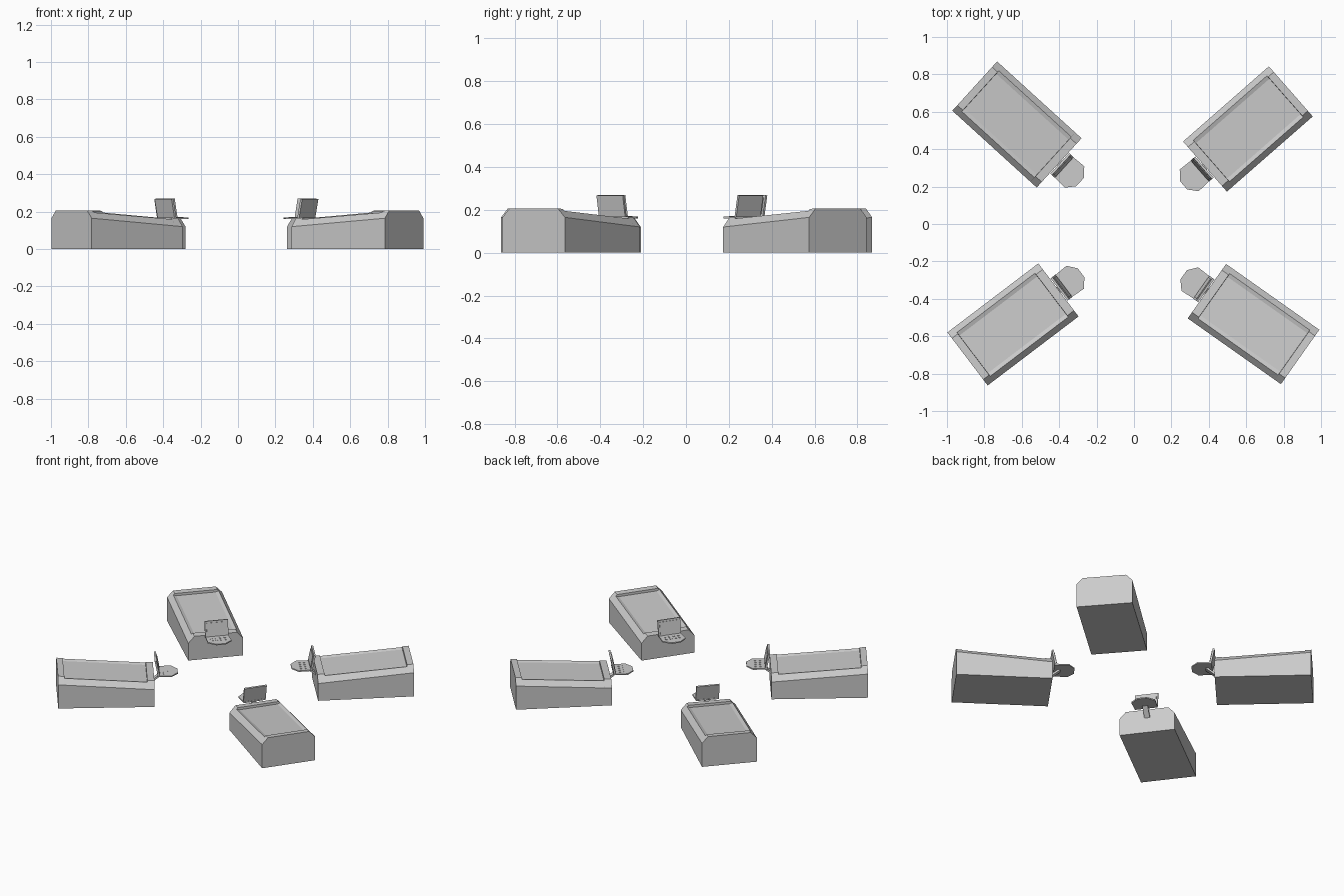
import bpy, bmesh
from math import radians
from mathutils import Matrix, Vector

if "Cube" in bpy.data.objects:
    bpy.data.objects.remove(bpy.data.objects["Cube"])

L, W = 0.61, 0.178          # pod length, half width
# centre x, centre y, heading of the foot end in degrees
PODS = [(-0.626, 0.532, -42.3), (0.609, 0.508, 221.2),
        (-0.647, -0.537, 37.2), (0.639, -0.535, 144.8)]


def finish(bm, name, mat):
    bmesh.ops.recalc_face_normals(bm, faces=bm.faces)
    me = bpy.data.meshes.new(name)
    bm.to_mesh(me)
    bm.free()
    ob = bpy.data.objects.new(name, me)
    ob.matrix_world = mat
    bpy.context.collection.objects.link(ob)


def loft(sections, name, mat):
    """Skin a row of equal-length closed sections and cap both ends."""
    bm = bmesh.new()
    rings = [[bm.verts.new(p) for p in s] for s in sections]
    n = len(rings[0])
    for a, b in zip(rings, rings[1:]):
        for i in range(n):
            j = (i + 1) % n
            bm.faces.new((a[i], a[j], b[j], b[i]))
    bm.faces.new(rings[0])
    bm.faces.new(rings[-1])
    finish(bm, name, mat)


def pod_section(x, dip, rim):
    """Chamfered section; dip lowers the bed, rim lowers the side edge."""
    t = -x / L
    wall, top = 0.120 + 0.045 * t, 0.165 + 0.042 * t
    half = [(W, 0), (W, wall), (W - 0.040 + rim, top - rim), (W - 0.052, top - dip)]
    pts = half + [(-y, z) for y, z in reversed(half)]
    return [(x, y, z) for y, z in pts]


def box_between(p, q, width, thick, name, mat):
    """Flat slab running from p to q in the x-z plane, wide along y."""
    p, q = Vector(p), Vector(q)
    d = (q - p).normalized()
    n = Vector((-d.z, 0, d.x)) * thick / 2
    y = Vector((0, width / 2, 0))
    loft([[c + n + y, c + n - y, c - n - y, c - n + y] for c in (p, q)], name, mat)


for k, (cx, cy, ang) in enumerate(PODS, 1):
    # origin at the middle of the foot end, +x pointing to the centre
    mat = (Matrix.Translation((cx, cy, 0)) @ Matrix.Rotation(radians(ang), 4, 'Z')
           @ Matrix.Translation((L / 2, 0, 0)))

    # pod body with sunken bed between the end rims
    loft([pod_section(0, 0, 0), pod_section(-0.045, 0, 0),
          pod_section(-0.046, 0.016, 0.009), pod_section(-L + 0.041, 0.016, 0.009),
          pod_section(-L + 0.040, 0, 0), pod_section(-L, 0, 0)],
         f"pod_body_{k}", mat)

    # control tray
    half = [(0.022, 0.073), (0.112, 0.077), (0.152, 0.030)]
    outline = half + [(x, -y) for x, y in reversed(half)]
    loft([[(x, y, z) for x, y in outline] for z in (0.160, 0.168)],
         f"control_tray_{k}", mat)

    # screen leaning toward the pod, with a slim display panel
    box_between((0.030, 0, 0.168), (0.010, 0, 0.268), 0.150, 0.012, f"screen_{k}", mat)
    box_between((0.035, 0, 0.180), (0.020, 0, 0.258), 0.130, 0.004, f"display_{k}", mat)

    # support arm
    box_between((-0.01, 0, 0.105), (0.060, 0, 0.162), 0.035, 0.012, f"support_arm_{k}", mat)

    # tray buttons
    bm = bmesh.new()
    for x in (0.065, 0.095):
        for y in (-0.045, -0.015, 0.015, 0.045):
            bmesh.ops.create_cube(bm, size=1, matrix=Matrix.Translation((x, y, 0.1685))
                                  @ Matrix.Diagonal((0.012, 0.014, 0.004, 1)))
    finish(bm, f"buttons_{k}", mat)
